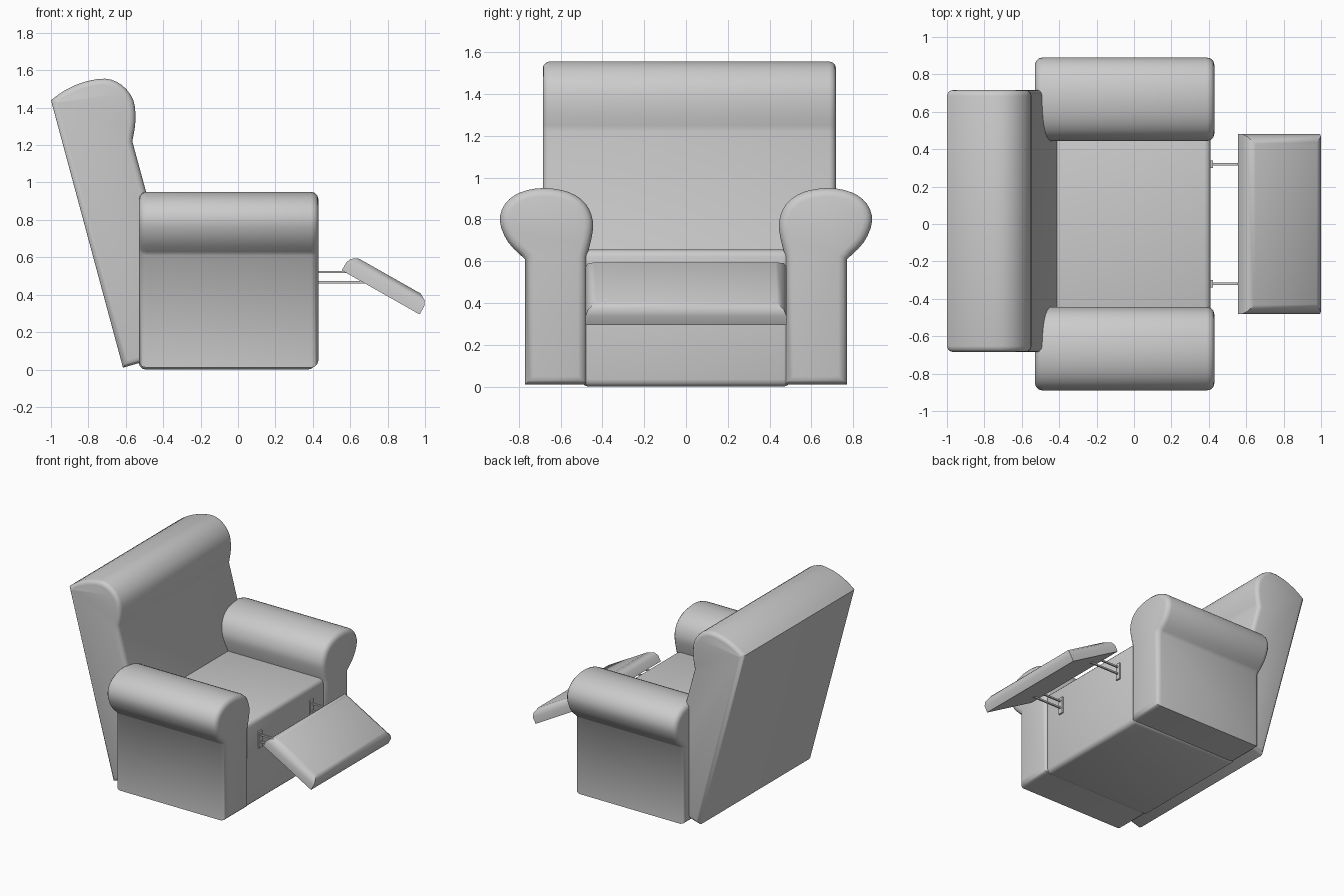
import bpy, bmesh, math
from mathutils import Vector

cube = bpy.data.objects.get("Cube")
if cube:
    bpy.data.objects.remove(cube, do_unlink=True)

GREY = (0.6, 0.6, 0.6, 1.0)
fabric = bpy.data.materials.new("grey_upholstery")
fabric.use_nodes = True
fabric.diffuse_color = GREY
fabric.node_tree.nodes["Principled BSDF"].inputs["Base Color"].default_value = GREY


def finish(bm, name, angle=50):
    bmesh.ops.recalc_face_normals(bm, faces=bm.faces)
    mesh = bpy.data.meshes.new(name)
    bm.to_mesh(mesh)
    bm.free()
    obj = bpy.data.objects.new(name, mesh)
    bpy.context.collection.objects.link(obj)
    mesh.materials.append(fabric)
    bpy.ops.object.select_all(action='DESELECT')
    obj.select_set(True)
    bpy.context.view_layer.objects.active = obj
    bpy.ops.object.shade_smooth_by_angle(angle=math.radians(angle))
    return obj


def smooth_path(points, steps=3):
    """Rounded curve through the points (Catmull-Rom), ends included."""
    pts = [Vector(p) for p in points]
    pts = [pts[0]] + pts + [pts[-1]]
    out = []
    for a, b, c, d in zip(pts, pts[1:], pts[2:], pts[3:]):
        for i in range(steps):
            t = i / steps
            out.append(0.5 * (2 * b + (c - a) * t + (2 * a - 5 * b + 4 * c - d) * t * t
                              + (3 * b - a - 3 * c + d) * t ** 3))
    return out + [pts[-1]]


def extrude_profile(name, profile, place, start, end, bevel):
    """Extrude a closed profile and round the rims of both end caps."""
    bm = bmesh.new()
    cap = bm.faces.new([bm.verts.new(place(u, v, start)) for u, v in profile])
    result = bmesh.ops.extrude_face_region(bm, geom=[cap], use_keep_orig=True)
    far = [g for g in result["geom"] if isinstance(g, bmesh.types.BMFace)][0]
    shift = Vector(place(0, 0, end)) - Vector(place(0, 0, start))
    bmesh.ops.translate(bm, verts=far.verts[:], vec=shift)
    bmesh.ops.recalc_face_normals(bm, faces=bm.faces)
    rims = set(cap.edges) | set(far.edges)
    bmesh.ops.bevel(bm, geom=list(rims), offset=bevel, segments=3,
                    profile=0.5, affect='EDGES', clamp_overlap=True)
    return finish(bm, name)


def box(name, low, high, bevel=0.0):
    bm = bmesh.new()
    bmesh.ops.create_cube(bm, size=1)
    for v in bm.verts:
        v.co = [(l + h) / 2 + c * (h - l) for l, h, c in zip(low, high, v.co)]
    if bevel:
        bmesh.ops.bevel(bm, geom=bm.edges[:], offset=bevel, segments=3,
                        profile=0.5, affect='EDGES')
    return finish(bm, name)


# Seat body between the arms
box("seat_body", (-0.53, -0.5, 0.0), (0.41, 0.5, 0.655), 0.035)

# Rolled arms, profile in y and z
roll = smooth_path([(0.77, 0.61), (0.85, 0.69), (0.89, 0.79), (0.865, 0.875), (0.79, 0.93),
                    (0.68, 0.95), (0.56, 0.93), (0.48, 0.875), (0.445, 0.79),
                    (0.452, 0.71), (0.475, 0.62)])
arm_profile = [(0.77, 0.01)] + [tuple(p) for p in roll] + [(0.475, 0.01)]
for side, name in ((1, "left_arm"), (-1, "right_arm")):
    extrude_profile(name, arm_profile, lambda u, v, t, s=side: (t, s * u, v),
                    -0.53, 0.43, 0.04)

# Reclined back with a rolled head, profile in x and z
head = smooth_path([(-1.0, 1.44), (-0.93, 1.49), (-0.83, 1.535), (-0.71, 1.555),
                    (-0.62, 1.52), (-0.56, 1.44), (-0.548, 1.33), (-0.565, 1.22)])
back_profile = [(-0.615, 0.01)] + [tuple(p) for p in head] + [(-0.41, 0.65), (-0.37, 0.08)]
extrude_profile("back_rest", back_profile, lambda u, v, t: (u, t, v), -0.685, 0.717, 0.04)

# Footrest: tilted board with a padded top, built flat then placed
bm = bmesh.new()
along = Vector((0.415, 0, -0.235)).normalized()
up = Vector((-along.z, 0, along.x))
origin = Vector((0.555, 0, 0.53))
rings = []
for inset, height in ((0, 0), (0, 0.05), (0.012, 0.078), (0.045, 0.098), (0.05, 0.1)):
    corners = ((inset, inset - 0.48), (0.478 - inset, inset - 0.48),
               (0.478 - inset, 0.48 - inset), (inset, 0.48 - inset))
    rings.append([bm.verts.new(origin + along * a + up * height + Vector((0, y, 0)))
                  for a, y in corners])
for low, high in zip(rings, rings[1:]):
    for i in range(4):
        j = (i + 1) % 4
        bm.faces.new((low[i], low[j], high[j], high[i]))
bm.faces.new(rings[0])
bm.faces.new(rings[-1])
finish(bm, "footrest", 40)

# Support rails and mounting brackets
for y, side in ((0.32, "left"), (-0.32, "right")):
    box(side + "_bracket", (0.4, y - 0.02, 0.42), (0.422, y + 0.02, 0.55))
    box(side + "_upper_rail", (0.4, y - 0.006, 0.515), (0.6, y + 0.006, 0.527))
    box(side + "_lower_rail", (0.4, y - 0.006, 0.46), (0.69, y + 0.006, 0.472))
